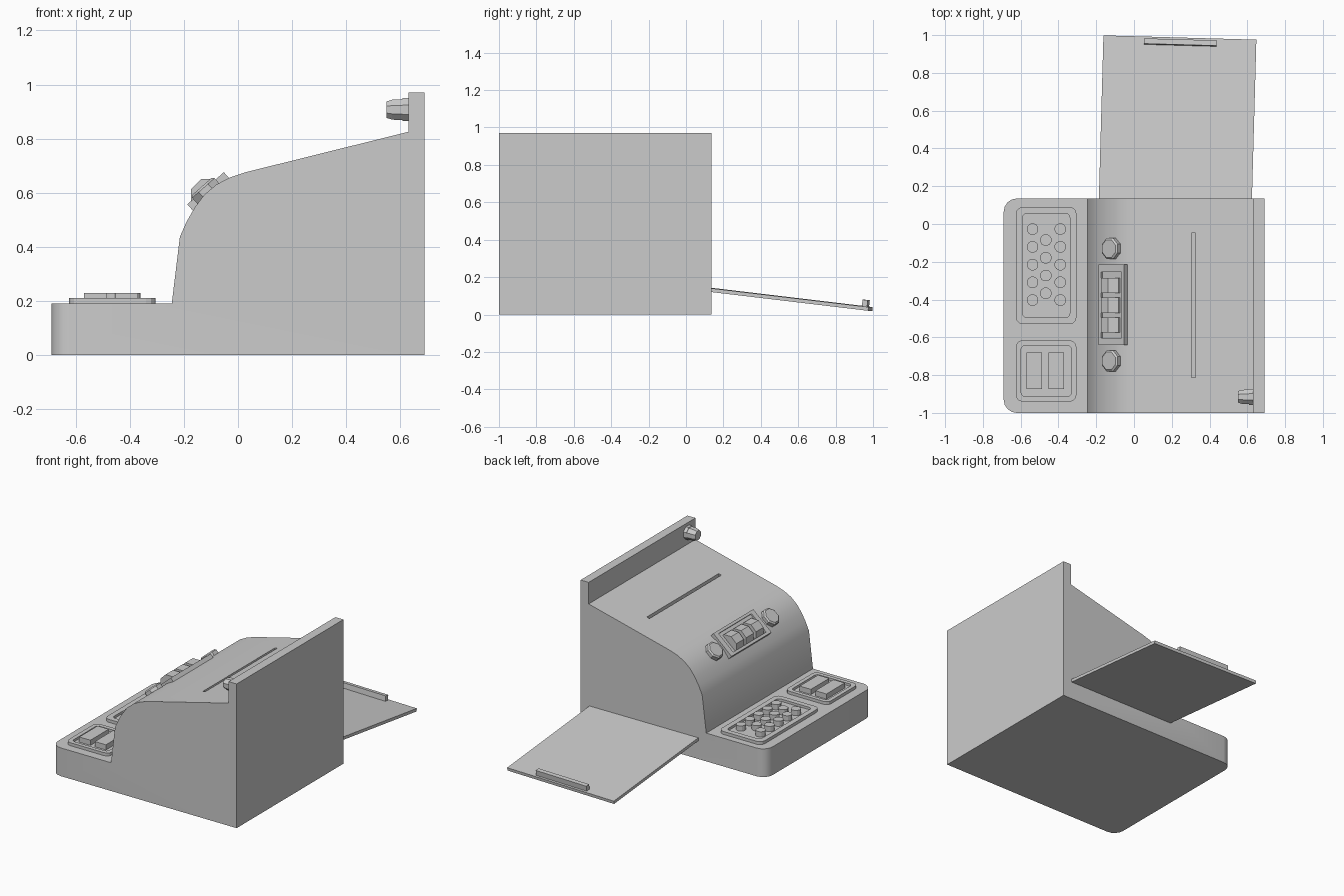
import bpy, bmesh, math
from mathutils import Matrix, Vector

if "Cube" in bpy.data.objects:
    bpy.data.objects.remove(bpy.data.objects["Cube"])


def finish(name, bm, matrix=Matrix(), smooth=False):
    bmesh.ops.recalc_face_normals(bm, faces=bm.faces[:])
    me = bpy.data.meshes.new(name)
    bm.to_mesh(me)
    bm.free()
    if smooth:
        me.shade_smooth()
        me.set_sharp_from_angle(angle=math.radians(30))
    ob = bpy.data.objects.new(name, me)
    bpy.context.collection.objects.link(ob)
    ob.matrix_world = matrix
    return ob


def loft(name, loops, matrix=Matrix(), smooth=False):
    """Skin equal-length loops of points and cap both ends."""
    bm = bmesh.new()
    rings = [[bm.verts.new(p) for p in loop] for loop in loops]
    n = len(rings[0])
    for a, b in zip(rings, rings[1:]):
        for i in range(n):
            j = (i + 1) % n
            bm.faces.new((a[i], a[j], b[j], b[i]))
    bm.faces.new(rings[0][::-1])
    bm.faces.new(rings[-1])
    return finish(name, bm, matrix, smooth)


def rounded(w, d, r, z, seg=3):
    pts = []
    for k, (sx, sy) in enumerate(((1, 1), (-1, 1), (-1, -1), (1, -1))):
        for i in range(seg + 1):
            a = math.pi / 2 * (k + i / seg)
            pts.append((sx * (w / 2 - r) + r * math.cos(a),
                        sy * (d / 2 - r) + r * math.sin(a), z))
    return pts


def rect(w, d, z):
    return [(sx * w / 2, sy * d / 2, z) for sx, sy in ((1, 1), (-1, 1), (-1, -1), (1, -1))]


def ngon(n, r, z):
    return [(r * math.cos((i + .5) * math.tau / n), r * math.sin((i + .5) * math.tau / n), z)
            for i in range(n)]


def at(x, y, z):
    return Matrix.Translation((x, y, z))


# Body: side profile extruded along y, front base corners rounded
Y0, Y1 = -1.0, 0.135
profile = [(-.69, 0), (.69, 0), (.69, .97), (.63, .97), (.63, .825), (.03, .676),
           (-.03, .656), (-.08, .63), (-.125, .592), (-.16, .545), (-.19, .493),
           (-.215, .437), (-.245, .19), (-.69, .19)]
bm = bmesh.new()
face = bm.faces.new([bm.verts.new((x, Y0, z)) for x, z in profile])
ext = bmesh.ops.extrude_face_region(bm, geom=[face])["geom"]
bmesh.ops.translate(bm, vec=(0, Y1 - Y0, 0),
                    verts=[v for v in ext if isinstance(v, bmesh.types.BMVert)])
corners = [e for e in bm.edges if all(v.co.x < -.68 for v in e.verts)
           and abs(e.verts[0].co.y - e.verts[1].co.y) < .01]
bmesh.ops.bevel(bm, geom=corners, offset=.07, segments=4, profile=.5, affect='EDGES')
body = finish("body", bm, smooth=True)

# Slot in the sloping top
cutter = loft("slot_cutter", [rect(.02, .765, -.04), rect(.02, .765, .1)], at(.315, -.43, .746))
cutter.hide_render = True
cutter.hide_set(True)
mod = body.modifiers.new("slot", 'BOOLEAN')
mod.operation = 'DIFFERENCE'
mod.object = cutter

# Key trays on the base
for name, y, d, rim in (("keypad_tray", -.22, .62, .035), ("button_tray", -.778, .325, .027)):
    w = .32
    loft(name, [rounded(w, d, .035, -.01), rounded(w, d, .035, .02),
                rounded(w - 2 * rim, d - 2 * rim, .022, .02),
                rounded(w - 2 * rim, d - 2 * rim, .022, .004)],
         at(-.465, y, .19))

# Round keys in staggered columns
for x, start, count in ((-.537, -.027, 5), (-.467, -.085, 4), (-.39, -.027, 5)):
    for i in range(count):
        loft("round_key", [ngon(12, .031, 0), ngon(12, .031, .036)],
             at(x, start - i * .094, .193))

# Two long buttons
for x in (-.528, -.412):
    loft("long_button", [rect(.083, .195, 0), rect(.083, .195, .036)], at(x, -.777, .193))

# Tilted counter panel with frame
tilt = Matrix.Rotation(-math.radians(41.3), 4, 'Y')
loft("counter_frame", [rect(.18, .425, -.03), rect(.18, .425, .015),
                       rect(.145, .35, .015), rect(.145, .35, .004)],
     at(-.11, -.428, .605) @ tilt)

# Octagonal counter wheels, axes along y
for y in (-.325, -.43, -.535):
    loft("counter_wheel", [ngon(8, .07, -.04), ngon(8, .07, .04)],
         at(-.11, y, .585) @ Matrix.Rotation(math.pi / 2, 4, 'X'))

# Octagonal buttons either side of the counter
for y in (-.13, -.725):
    loft("side_button", [ngon(8, .06, -.03), ngon(8, .06, .02), ngon(8, .05, .028)],
         at(-.115, y, .602) @ tilt)

# Knob on the back wall, pointing along -x
loft("knob", [ngon(8, .046, -.01), ngon(8, .046, .022), ngon(8, .042, .022),
              ngon(8, .04, .06), ngon(8, .033, .08)],
     at(.63, -.915, .907) @ Matrix.Rotation(-math.pi / 2, 4, 'Y'))

# Hanging side flap with its grip bar
flap = at(.243, .986, .03) @ Matrix.Rotation(-math.radians(1.6), 4, 'Z') \
    @ Matrix.Rotation(-math.radians(6.8), 4, 'X')
loft("flap", [rect(.81, .89, -.01), rect(.81, .89, .01)], flap @ at(0, -.445, 0))
loft("flap_grip", [rect(.385, .028, 0), rect(.385, .028, .045)], flap @ at(.003, -.028, 0))
